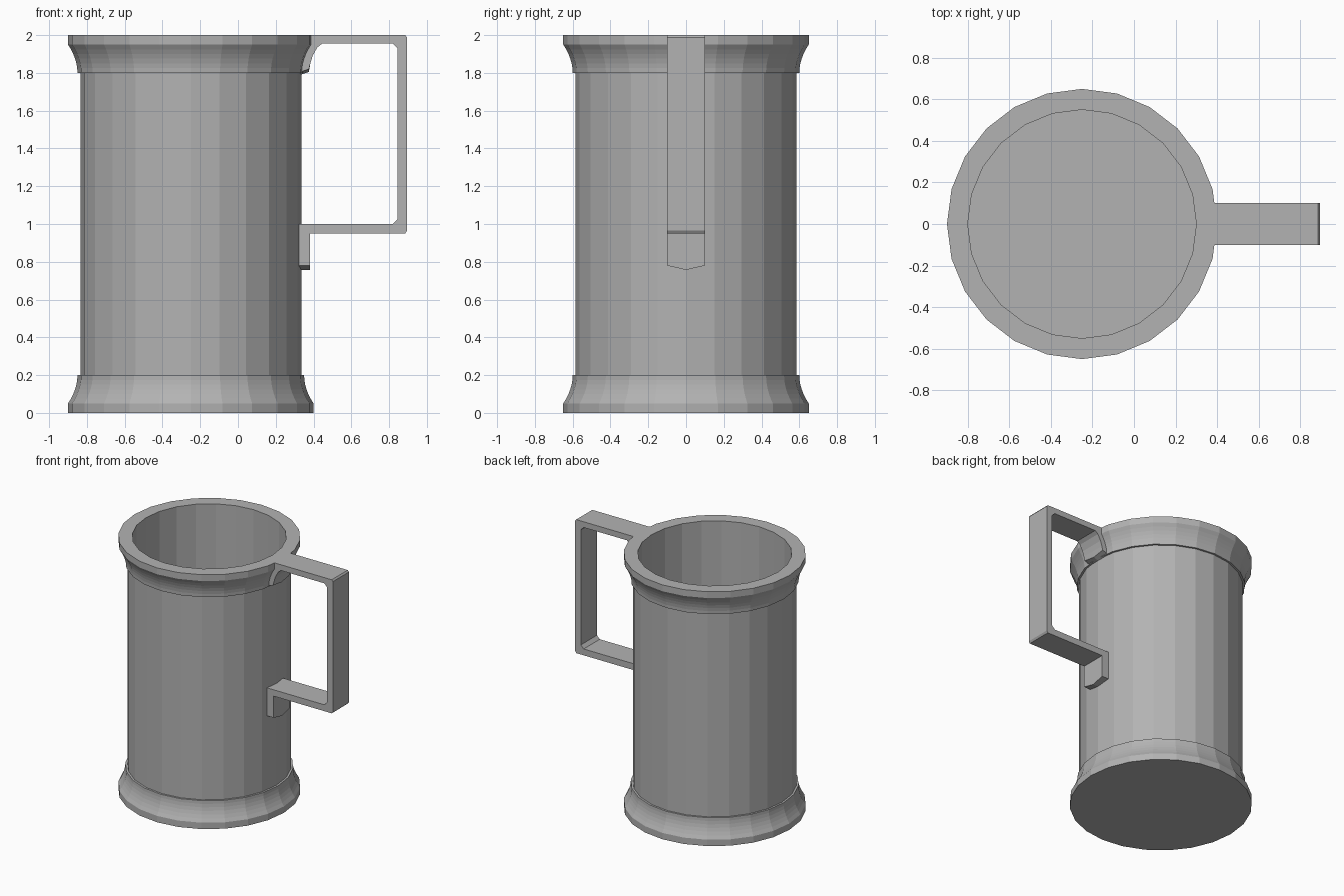
import bpy, bmesh, math

cube = bpy.data.objects.get("Cube")
if cube:
    bpy.data.objects.remove(cube)

SIDES = 24
CENTRE_X = -0.25

metal = bpy.data.materials.new("grey metal")
metal.use_nodes = True
colour = (0.45, 0.45, 0.45, 1)
metal.diffuse_color = colour
metal.node_tree.nodes["Principled BSDF"].inputs["Base Color"].default_value = colour


def finish(name, bm):
    bmesh.ops.recalc_face_normals(bm, faces=bm.faces)
    mesh = bpy.data.meshes.new(name)
    bm.to_mesh(mesh)
    bm.free()
    mesh.materials.append(metal)
    obj = bpy.data.objects.new(name, mesh)
    bpy.context.collection.objects.link(obj)
    return obj


def lathe(name, profile):
    """Turn a (radius, height) profile around the mug's axis."""
    bm = bmesh.new()
    rings = []
    for r, z in profile:
        ring = []
        for i in range(SIDES):
            a = math.tau * i / SIDES
            ring.append(bm.verts.new((CENTRE_X + r * math.cos(a), r * math.sin(a), z)))
        rings.append(ring)
    for low, high in zip(rings, rings[1:]):
        for i in range(SIDES):
            j = (i + 1) % SIDES
            bm.faces.new((low[i], low[j], high[j], high[i]))
    bm.faces.new(rings[0])
    bm.faces.new(rings[-1])
    return finish(name, bm)


# Mug: flared foot, straight wall, flared rim, hollow inside with a floor
steps = 6
flare = [(0.65, 0.0)]
for i in range(steps + 1):
    t = i / steps
    flare.append((0.60 + 0.05 * (1 - t) ** 2, 0.05 + 0.15 * t))
flare.append((0.585, 0.2))
rim = [(r, 2 - z) for r, z in reversed(flare)]
lathe("mug_body", flare + rim + [(0.55, 2.0), (0.55, 0.05)])

# Handle: side profile (x, z, drop), where drop lowers the middle into a point
outline = [
    (0.33, 2.0, 0), (0.885, 2.0, 0), (0.895, 1.988, 0),
    (0.895, 0.965, 0), (0.885, 0.95, 0), (0.38, 0.95, 0),
    (0.38, 0.78, 0.023), (0.315, 0.78, 0.023), (0.315, 1.0, 0),
    (0.82, 1.0, 0), (0.845, 1.025, 0), (0.845, 1.93, 0), (0.82, 1.955, 0),
    (0.445, 1.955, 0), (0.42, 1.935, 0), (0.395, 1.89, 0), (0.383, 1.85, 0),
    (0.375, 1.82, 0.015), (0.315, 1.80, 0.015),
]
bm = bmesh.new()
slices = [
    [bm.verts.new((x, y, z - (drop if y == 0 else 0))) for x, z, drop in outline]
    for y in (-0.1, 0.0, 0.1)
]
for near, far in zip(slices, slices[1:]):
    for i in range(len(outline)):
        j = (i + 1) % len(outline)
        bm.faces.new((near[i], near[j], far[j], far[i]))
bm.faces.new(slices[0])
bm.faces.new(slices[-1])
finish("handle", bm)
